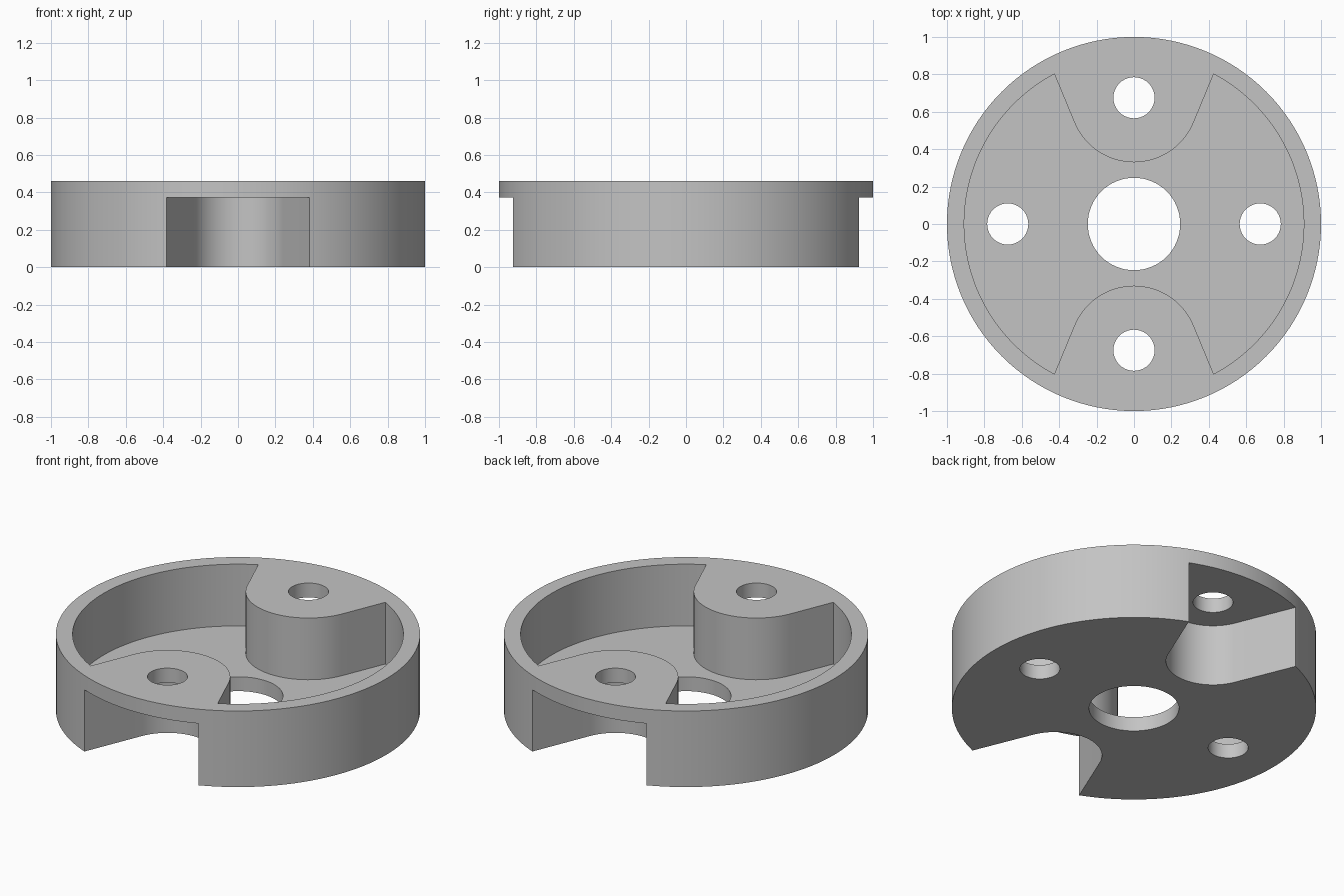
import bpy
import bmesh
from math import sin, cos, asin, radians, tau, pi, tan

if "Cube" in bpy.data.objects:
    bpy.data.objects.remove(bpy.data.objects["Cube"], do_unlink=True)

HEIGHT = 0.461
WALL = 0.087          # thickness of floor, boss tops and boss walls
POCKET_R = 0.908
BOLT_R = 0.675        # distance of the four small holes from the axis
BOSS_R = 0.345
FLARE = radians(22.5)  # half opening angle of each boss

grey = bpy.data.materials.new("plain grey")
grey.use_nodes = True
grey.diffuse_color = (0.55, 0.55, 0.55, 1)
grey.node_tree.nodes["Principled BSDF"].inputs["Base Color"].default_value = (0.55, 0.55, 0.55, 1)


def circle(radius, n, cx=0, cy=0):
    return [(cx + radius * cos(tau * i / n), cy + radius * sin(tau * i / n)) for i in range(n)]


def boss_curve(radius, n=32):
    """Rounded nose of a boss on the +y side, from right tangent point to left."""
    start, end = -FLARE, -pi + FLARE
    angles = [start + (end - start) * i / n for i in range(n + 1)]
    return [(radius * cos(a), BOLT_R + radius * sin(a)) for a in angles]


def flare_x(radius, y):
    """Half width of the flared boss side at height y."""
    x, y0 = boss_curve(radius)[0]
    return x + (y - y0) * tan(FLARE)


def prism(name, outlines, z0, z1):
    bm = bmesh.new()
    for outline in outlines:
        face = bm.faces.new([bm.verts.new((x, y, z0)) for x, y in outline])
        top = bmesh.ops.extrude_face_region(bm, geom=[face])["geom"]
        bmesh.ops.translate(bm, vec=(0, 0, z1 - z0),
                            verts=[v for v in top if isinstance(v, bmesh.types.BMVert)])
    bmesh.ops.recalc_face_normals(bm, faces=bm.faces)
    mesh = bpy.data.meshes.new(name)
    bm.to_mesh(mesh)
    bm.free()
    mesh.materials.append(grey)
    obj = bpy.data.objects.new(name, mesh)
    bpy.context.collection.objects.link(obj)
    return obj


def half_turn(points):
    return [(-x, -y) for x, y in points]


# Upper pocket: a disc outline pinched by the two bosses
corner_y = 0.8
for _ in range(30):
    corner_y = (POCKET_R ** 2 - flare_x(BOSS_R, corner_y) ** 2) ** 0.5
corner = asin(corner_y / POCKET_R)
arc = [(POCKET_R * cos(a), POCKET_R * sin(a))
       for a in (corner * (i / 32 - 1) for i in range(65))]
half = arc + boss_curve(BOSS_R)
pocket = half + half_turn(half)

# Recess under each boss, open through the outer wall
inner = BOSS_R - WALL
edge = flare_x(inner, 1.2)
recess = [(edge, 1.2)] + boss_curve(inner) + [(-edge, 1.2)]

# Holes: centre bore and four bolt holes
holes = [circle(0.247, 64)]
for x, y in ((1, 0), (0, 1), (-1, 0), (0, -1)):
    holes.append(circle(0.11, 40, x * BOLT_R, y * BOLT_R))

housing = prism("round_housing", [circle(1, 128)], 0, HEIGHT)
cutters = [
    prism("pocket_cutter", [pocket], WALL, 1),
    prism("recess_cutter", [recess, half_turn(recess)], -1, HEIGHT - WALL),
    prism("hole_cutter", holes, -1, 1),
]

# Carve the housing and bake the result
bpy.ops.object.select_all(action="DESELECT")
bpy.context.view_layer.objects.active = housing
housing.select_set(True)
for cutter in cutters:
    cutter.hide_render = True
    mod = housing.modifiers.new(cutter.name, "BOOLEAN")
    mod.operation = "DIFFERENCE"
    mod.solver = "EXACT"
    mod.object = cutter
    bpy.ops.object.modifier_apply(modifier=mod.name)
    bpy.data.objects.remove(cutter, do_unlink=True)

bpy.ops.object.shade_smooth_by_angle(angle=radians(20))
